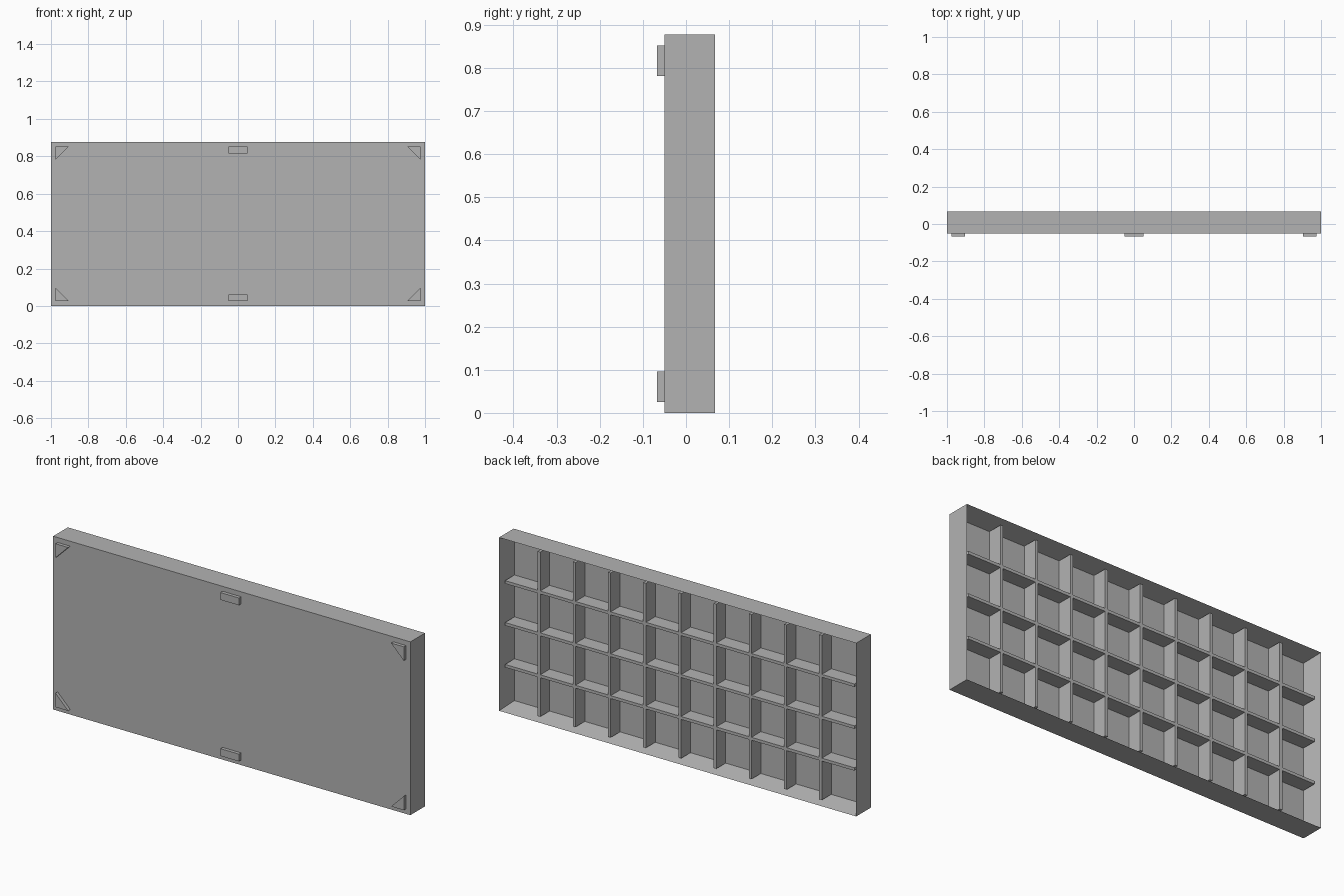
import bpy, bmesh
from mathutils import Vector

cube = bpy.data.objects.get("Cube")
if cube:
    bpy.data.objects.remove(cube, do_unlink=True)

# Overall sizes
W, H = 2.0, 0.877
Y_FACE, Y_BACK, Y_FOOT = -0.05, 0.067, -0.067
RIM, FLOOR, LIP, RIB = 0.022, 0.025, 0.017, 0.015
COLS, ROWS = 10, 4
FOOT_GAP, FOOT_LEG = 0.025, 0.071

grey = bpy.data.materials.new("mid_grey")
grey.use_nodes = True
colour = (0.45, 0.45, 0.45, 1)
grey.diffuse_color = colour
grey.node_tree.nodes["Principled BSDF"].inputs["Base Color"].default_value = colour


def finish(name, bm):
    bmesh.ops.recalc_face_normals(bm, faces=bm.faces[:])
    mesh = bpy.data.meshes.new(name)
    bm.to_mesh(mesh)
    bm.free()
    mesh.materials.append(grey)
    obj = bpy.data.objects.new(name, mesh)
    bpy.context.collection.objects.link(obj)
    return obj


def prism(bm, outline, y0, y1):
    """Extrude an x/z outline from y0 to y1."""
    face = bm.faces.new([bm.verts.new((x, y0, z)) for x, z in outline])
    new = bmesh.ops.extrude_face_region(bm, geom=[face])["geom"]
    for v in new:
        if isinstance(v, bmesh.types.BMVert):
            v.co.y = y1


def box(bm, x0, x1, z0, z1, y0, y1):
    prism(bm, [(x0, z0), (x1, z0), (x1, z1), (x0, z1)], y0, y1)


# Tray: box with its back face inset and pushed in
bm = bmesh.new()
box(bm, -W / 2, W / 2, 0, H, Y_FACE, Y_BACK)
bmesh.ops.recalc_face_normals(bm, faces=bm.faces[:])
back = max(bm.faces, key=lambda f: f.calc_center_median().y)
bmesh.ops.inset_region(bm, faces=[back], thickness=RIM, use_even_offset=True)
depth = Y_BACK - Y_FACE - FLOOR
bmesh.ops.translate(bm, verts=back.verts[:], vec=Vector((0, -depth, 0)))
finish("tray", bm)

# Dividers: full-height uprights, with short shelves between them
y0, y1 = Y_FACE + FLOOR, Y_BACK - LIP
left, bottom = -W / 2 + RIM, RIM
cell_w = (W - 2 * RIM - (COLS - 1) * RIB) / COLS
cell_h = (H - 2 * RIM - (ROWS - 1) * RIB) / ROWS

bm = bmesh.new()
for c in range(1, COLS):
    x = left + c * (cell_w + RIB)
    box(bm, x - RIB, x, bottom, H - RIM, y0, y1)
finish("upright_dividers", bm)

bm = bmesh.new()
for c in range(COLS):
    x = left + c * (cell_w + RIB)
    for r in range(1, ROWS):
        z = bottom + r * (cell_h + RIB)
        box(bm, x, x + cell_w, z - RIB, z, y0, y1)
finish("shelf_dividers", bm)

# Locating feet on the front: triangles in the corners, blocks at mid-width
for vert_name, z, up in (("bottom", FOOT_GAP, 1), ("top", H - FOOT_GAP, -1)):
    for side, s in (("left", 1), ("right", -1)):
        x = s * (W / 2 - FOOT_GAP)
        bm = bmesh.new()
        prism(bm, [(x, z), (x - s * FOOT_LEG, z), (x, z + up * FOOT_LEG)],
              Y_FOOT, Y_FACE)
        finish(f"{vert_name}_{side}_corner_foot", bm)
    bm = bmesh.new()
    box(bm, -0.052, 0.052, z, z + up * 0.037, Y_FOOT, Y_FACE)
    finish(f"{vert_name}_middle_foot", bm)
